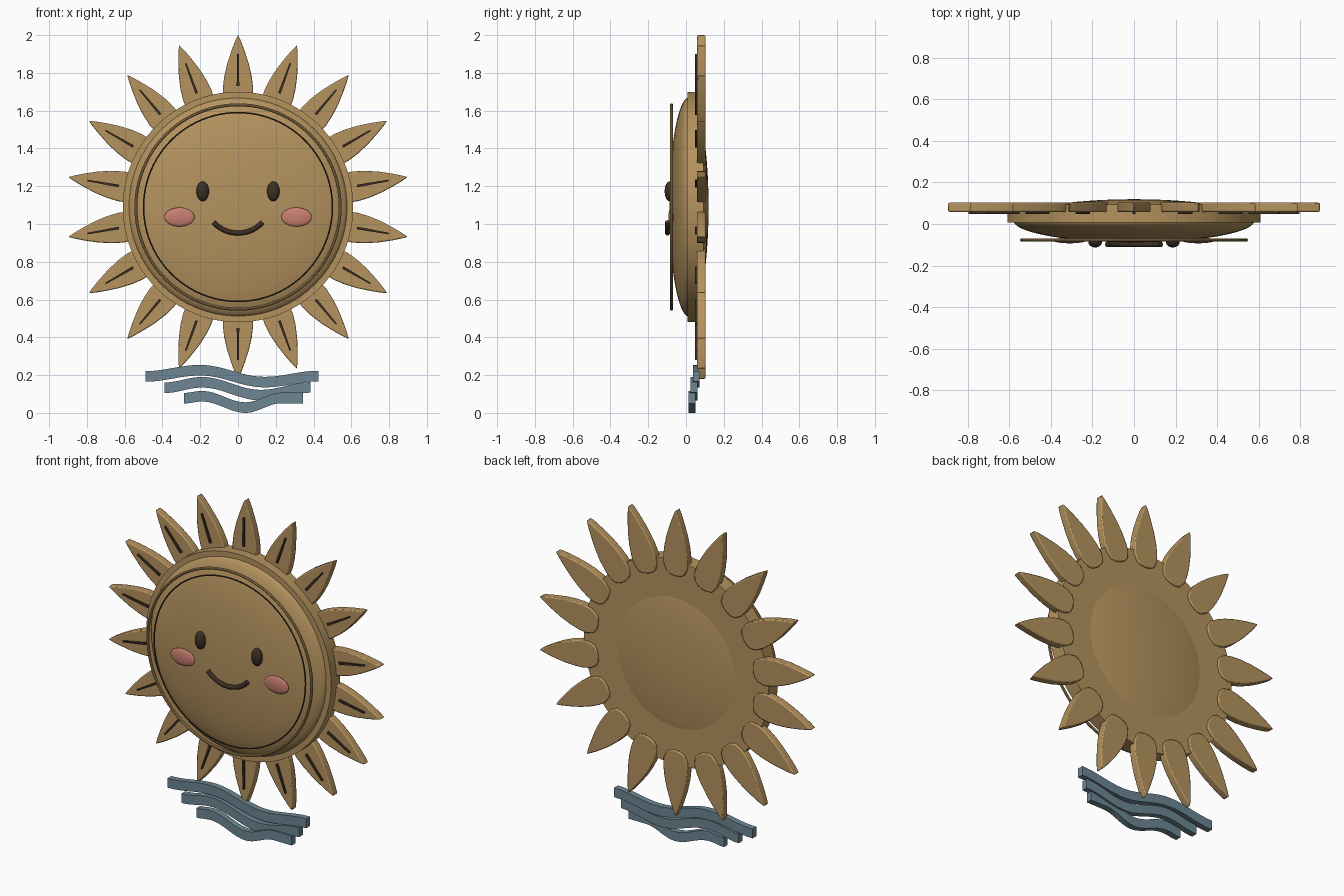
import bpy, bmesh, math
from mathutils import Vector

if "Cube" in bpy.data.objects:
    bpy.data.objects.remove(bpy.data.objects["Cube"], do_unlink=True)

CZ = 1.09          # height of the sun's centre
RAYS = 18


def material(name, rgb):
    m = bpy.data.materials.new(name)
    m.use_nodes = True
    col = (*rgb, 1)
    m.diffuse_color = col
    m.node_tree.nodes["Principled BSDF"].inputs["Base Color"].default_value = col
    return m


tan = material("warm tan", (0.46, 0.29, 0.113))
dark = material("dark brown", (0.045, 0.028, 0.017))
pink = material("blush pink", (0.58, 0.21, 0.165))
blue = material("slate blue", (0.15, 0.24, 0.29))


def finish(name, mat, smooth=True):
    ob = bpy.context.object
    ob.name = name
    ob.data.materials.append(mat)
    if smooth:
        bpy.ops.object.shade_smooth_by_angle(angle=math.radians(35))
    return ob


def ellipsoid(name, mat, loc, half):
    # poles point along y
    bpy.ops.mesh.primitive_uv_sphere_add(segments=64, ring_count=32, radius=1, location=loc,
                                         rotation=(math.pi / 2, 0, 0))
    bpy.context.object.scale = (half[0], half[2], half[1])
    return finish(name, mat)


def ring(name, mat, radius, tube, y):
    bpy.ops.mesh.primitive_torus_add(major_radius=radius, minor_radius=tube, major_segments=96,
                                     minor_segments=10, location=(0, y, CZ),
                                     rotation=(math.pi / 2, 0, 0))
    return finish(name, mat)


def prism(name, mat, outline, y0, y1, bevel=0):
    # outline of (x, z) points, extruded from y0 to y1
    bm = bmesh.new()
    face = bm.faces.new([bm.verts.new((x, y0, z)) for x, z in outline])
    new = bmesh.ops.extrude_face_region(bm, geom=[face])["geom"]
    bmesh.ops.translate(bm, vec=(0, y1 - y0, 0), verts=[v for v in new if isinstance(v, bmesh.types.BMVert)])
    bmesh.ops.recalc_face_normals(bm, faces=bm.faces)
    me = bpy.data.meshes.new(name)
    bm.to_mesh(me)
    bm.free()
    ob = bpy.data.objects.new(name, me)
    bpy.context.collection.objects.link(ob)
    bpy.ops.object.select_all(action='DESELECT')
    ob.select_set(True)
    bpy.context.view_layer.objects.active = ob
    if bevel:
        mod = ob.modifiers.new("Bevel", 'BEVEL')
        mod.width = bevel
        mod.segments = 2
        mod.limit_method = 'ANGLE'
        mod.angle_limit = math.radians(50)
    return finish(name, mat)


def radial(points, angle):
    # (distance, sideways) pairs turned to a direction around the sun
    c, s = math.cos(angle), math.sin(angle)
    return [(r * c - w * s, CZ + r * s + w * c) for r, w in points]


# backing disc and domed face
bpy.ops.mesh.primitive_cylinder_add(vertices=96, radius=0.61, depth=0.086, location=(0, 0.05, CZ),
                                    rotation=(math.pi / 2, 0, 0))
finish("backing_disc", tan)
ellipsoid("face_dome", tan, (0, 0.0155, CZ), (0.58, 0.104, 0.58))
ring("face_ring", tan, 0.541, 0.008, -0.077)
ring("face_line", dark, 0.5, 0.004, -0.077)

# rays, each with a dark centre vein
side = [(0.525, 0.035), (0.54, 0.06), (0.58, 0.078), (0.63, 0.08), (0.69, 0.073),
        (0.76, 0.057), (0.83, 0.034), (0.88, 0.015)]
leaf = [(0.52, 0)] + side + [(0.912, 0)] + [(r, -w) for r, w in reversed(side)]
vein = [(0.64, 0.007), (0.81, 0.004), (0.81, -0.004), (0.64, -0.007)]
for i in range(RAYS):
    a = math.pi / 2 + i * math.tau / RAYS
    prism(f"ray_{i + 1}", tan, radial(leaf, a), 0.058, 0.104, 0.006)
    prism(f"ray_vein_{i + 1}", dark, radial(vein, a), 0.048, 0.062)

# eyes and cheeks
for label, s in (("left", 1), ("right", -1)):
    ellipsoid(f"{label}_eye", dark, (s * 0.187, -0.087, 1.173), (0.033, 0.026, 0.052))
    ellipsoid(f"{label}_cheek", pink, (s * 0.31, -0.079, 1.037), (0.08, 0.014, 0.05))

# smiling mouth
cu = bpy.data.curves.new("mouth", 'CURVE')
cu.dimensions = '3D'
cu.bevel_depth = 0.013
cu.use_fill_caps = True
sp = cu.splines.new('POLY')
N = 24
sp.points.add(N)
for i, p in enumerate(sp.points):
    t = math.radians(-48 + 96 * i / N)
    p.co = (0.175 * math.sin(t), -0.098, 1.127 - 0.175 * math.cos(t), 1)
mouth = bpy.data.objects.new("mouth", cu)
mouth.data.materials.append(dark)
bpy.context.collection.objects.link(mouth)


def wave(name, keys, y0, y1):
    # ease between crests and troughs, then thicken into a ribbon
    mid = []
    for (xa, za), (xb, zb) in zip(keys, keys[1:]):
        for k in range(12):
            t = k / 12
            mid.append((xa + (xb - xa) * t, za + (zb - za) * (1 - math.cos(math.pi * t)) / 2))
    mid.append(keys[-1])
    h = 0.028
    prism(name, blue, [(x, z + h) for x, z in mid] + [(x, z - h) for x, z in reversed(mid)], y0, y1)


# water ribbons, each lower one further forward
wave("upper_wave", [(-0.49, 0.193), (-0.2, 0.226), (0.14, 0.163), (0.425, 0.195)], 0.036, 0.072)
wave("middle_wave", [(-0.39, 0.133), (-0.19, 0.162), (0.12, 0.094), (0.385, 0.135)], 0.025, 0.061)
wave("lower_wave", [(-0.285, 0.078), (-0.19, 0.088), (0.04, 0.028), (0.23, 0.079), (0.345, 0.079)], 0.014, 0.05)
